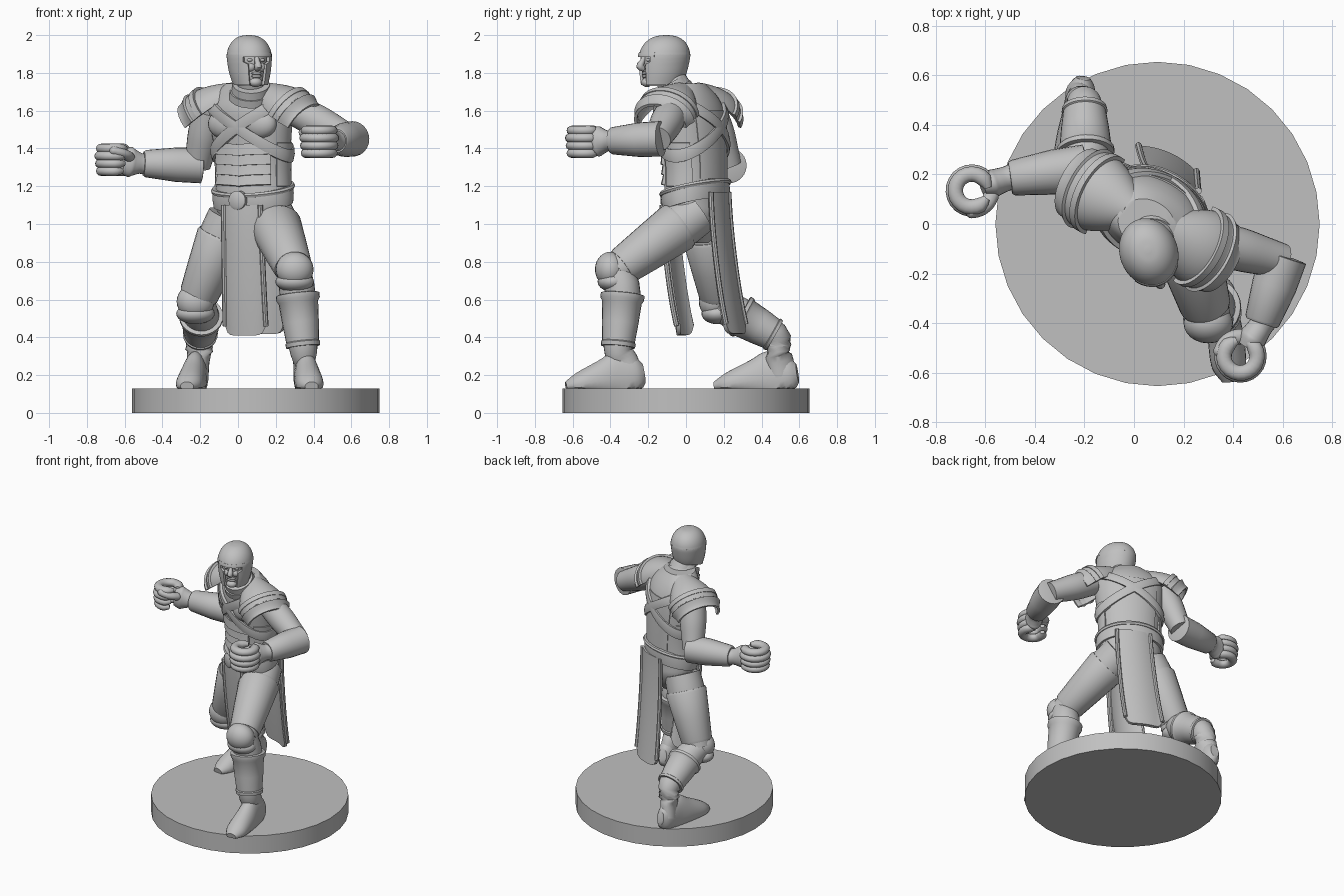
import bpy, bmesh
from math import sin, cos, pi, radians, atan2
from mathutils import Vector, Matrix

cube = bpy.data.objects.get("Cube")
if cube:
    bpy.data.objects.remove(cube, do_unlink=True)

GREY = (.53, .53, .53, 1)
stone = bpy.data.materials.new("stone grey")
stone.use_nodes = True
stone.diffuse_color = GREY
stone.node_tree.nodes["Principled BSDF"].inputs["Base Color"].default_value = GREY
FLOOR = .13
SIDES = {"left": 1, "right": -1}


def finish(name, bm):
    bmesh.ops.recalc_face_normals(bm, faces=bm.faces)
    mesh = bpy.data.meshes.new(name)
    bm.to_mesh(mesh)
    bm.free()
    mesh.materials.append(stone)
    mesh.shade_smooth()
    mesh.set_sharp_from_angle(angle=radians(40))
    bpy.context.collection.objects.link(bpy.data.objects.new(name, mesh))


def surface(name, rows, closed=True, caps=True, thick=0):
    """Skin a list of point rows, as a closed tube or as a thick sheet."""
    bm = bmesh.new()
    grid = [[bm.verts.new(point) for point in row] for row in rows]
    count = len(grid[0])
    for low, high in zip(grid, grid[1:]):
        for i in range(count if closed else count - 1):
            j = (i + 1) % count
            bm.faces.new((low[i], low[j], high[j], high[i]))
    if closed and caps:
        bm.faces.new(grid[0])
        bm.faces.new(grid[-1])
    if thick:
        bmesh.ops.recalc_face_normals(bm, faces=bm.faces)
        bmesh.ops.solidify(bm, geom=bm.faces[:], thickness=thick)
    finish(name, bm)


def resample(rows, steps):
    """Smooth curve through rows of numbers."""
    padded = [rows[0], *rows, rows[-1]]
    out = []
    for before, start, end, after in zip(padded, padded[1:], padded[2:], padded[3:]):
        for k in range(steps):
            t = k / steps
            out.append([q + t / 2 * (r - p + t * (2*p - 5*q + 4*r - s + t * (3*(q - r) + s - p)))
                        for p, q, r, s in zip(before, start, end, after)])
    return out + [rows[-1]]


def spread(start, end, count):
    return [start + (end - start) * i / count for i in range(count + 1)]


def along(start, end, steps):
    """Stations on a straight line from (fraction, radius) pairs."""
    return [(*Vector(start).lerp(Vector(end), t), *radii) for t, *radii in steps]


def limb(name, stations, steps=4, sides=24, floor=0):
    """Tube through (x, y, z, radius) stations; a fifth number is the upright radius."""
    rows = resample([s if len(s) == 5 else (*s, s[-1]) for s in stations], steps)
    pts = [Vector(row[:3]) for row in rows]
    whole = (pts[-1] - pts[0]).normalized()
    ref = Vector((0, 1, 0)) if abs(whole.z) > .8 else Vector((0, 0, 1))
    rings = []
    for i, row in enumerate(rows):
        tangent = (pts[min(i + 1, len(pts) - 1)] - pts[max(i - 1, 0)]).normalized()
        u = tangent.cross(ref).normalized()
        v = u.cross(tangent)
        ring = [pts[i] + u * row[3] * cos(a) + v * row[4] * sin(a) for a in spread(0, 2 * pi, sides)[:-1]]
        for point in ring:
            point.z = max(point.z, floor)
        rings.append(ring)
    surface(name, rings)


def ball(name, centre, radii, yaw=0):
    bm = bmesh.new()
    place = Matrix.Translation(centre) @ Matrix.Rotation(radians(yaw), 4, 'Z') @ Matrix.Diagonal((*radii, 1))
    bmesh.ops.create_uvsphere(bm, u_segments=24, v_segments=14, radius=1, matrix=place)
    finish(name, bm)


def profile(matrix, stations):
    """Point finder on a stack of (z, y centre, x radius, y radius) ellipses."""
    table = resample(stations, 6)

    def point(degrees, z, off=0):
        z = min(max(z, table[0][0]), table[-1][0])
        low, high = next(pair for pair in zip(table, table[1:]) if z <= pair[1][0])
        t = (z - low[0]) / (high[0] - low[0])
        cy, rx, ry = (p + t * (q - p) for p, q in zip(low[1:], high[1:]))
        a = radians(degrees)
        return matrix @ Vector(((rx + off) * cos(a), cy + (ry + off) * sin(a), z))
    return point, [row[0] for row in table]


def plate(name, point, middle, half, low, high, off, flare=0, wave=0):
    """Curved plate hugging a profile."""
    rows = [[point(a, low + t * (high - low) + wave * abs(cos(radians(a))) ** .5, off + flare * (1 - t))
             for a in spread(middle - half, middle + half, 24)] for t in spread(0, 1, 5)]
    surface(name, rows, closed=False, thick=.018)


def loop(name, point, base, swing, phase, width, off):
    """Tilted strap all the way round a profile."""
    rows = [[point(a, base + swing * cos(radians(a - phase)) + width * side, off * lift) for a in range(0, 360, 6)]
            for side, lift in ((-1, 0), (-1, 1), (0, 1.3), (1, 1), (1, 0))]
    surface(name, rows, caps=False)


# Round stand
bm = bmesh.new()
bmesh.ops.create_cone(bm, cap_ends=True, segments=32, radius1=.655, radius2=.655, depth=FLOOR,
                      matrix=Matrix.Translation((.095, 0, FLOOR / 2)))
finish("round_stand", bm)

# Torso with armour plates and crossed sashes
YAW = -28
TURN = Matrix.Rotation(radians(YAW), 4, 'Z')
BODY = Matrix.Translation((.08, .05, 0)) @ TURN
AHEAD = TURN @ Vector((0, -1, 0))
chest, levels = profile(BODY, [
    (.9, .01, .06, .06), (.97, .01, .15, .11), (1.05, .01, .2, .14), (1.13, 0, .21, .15), (1.3, 0, .205, .15),
    (1.53, -.02, .23, .16), (1.61, -.03, .23, .155), (1.68, -.04, .2, .13), (1.745, -.06, .12, .1)])
surface("torso", [[chest(a, z) for a in range(0, 360, 8)] for z in levels])
for side, k in SIDES.items():
    ball(side + "_chest_muscle", chest(32 * k - 90, 1.53, -.04), (.1, .06, .08), YAW)
    plate(side + "_flank_plate", chest, 90 - 90 * k, 30, 1.2, 1.43, .008)
    loop(side + "_sash", chest, 1.51, .15 * k, 0, .034, .018)
for i, z in enumerate(spread(1.2, 1.36, 3)):
    plate(f"belly_lame_{i}", chest, -90, 48, z, z + .06, .008, .012, .012)
plate("back_plate", chest, 90, 45, 1.24, 1.6, .006)

# Belt
loop("belt", chest, 1.15, .04, 90, .048, .014)
loop("belt_rim", chest, 1.19, .04, 90, .012, .021)
hub = chest(-90, 1.125)
limb("belt_buckle", along(hub, hub + AHEAD * .042, ((0, .05), (.8, .05), (1, .036))), 1)


# Hanging cloth panels with raised edges
def panel(name, top, bottom, face, half, yaw):
    turn = Matrix.Rotation(radians(yaw), 3, 'Z')
    rows = []
    for t in spread(0, 1, 16):
        middle = Vector(top).lerp(Vector(bottom), t)
        middle.y = top[1] + (bottom[1] - top[1]) * t ** 1.5
        rows.append([middle + turn @ Vector((half * s * (.9 + .1 * t), -face * .025 * (1 - s * s), 0))
                     + Vector((0, 0, .05 * t ** 4 * s ** 8)) for s in spread(-1, 1, 14)])
    surface(name, rows, closed=False, thick=.022)
    for side, edge in (("right", 0), ("left", -1)):
        limb(f"{name}_{side}_hem", [(*row[edge], .014) for row in rows], 1, 8)


panel("front_tabard", (.02, -.09, 1.1), (.04, -.01, .41), 1, .115, -20)
panel("back_tabard", (.155, .18, 1.17), (.135, .265, .42), -1, .128, -24)

# Neck and collar
limb("neck", [(.08, .01, 1.62, .09), (.07, -.05, 1.71, .085), (.06, -.1, 1.8, .075)])
for i in range(2):
    z, r = 1.67 + .035 * i, .118 - .014 * i
    limb(f"collar_{i}", along((.07, -.055 - .02 * i, z), (.07, -.075 - .02 * i, z + .035), ((0, r), (1, r - .006))), 1)

# Head, open faced helmet and face
HEAD = Matrix.Translation((.06, -.115, 0)) @ Matrix.Rotation(radians(20), 4, 'Z')
dome = [(1.88 + .12 * sin(a), .01 * sin(a), .114 * cos(a) ** .85, .136 * cos(a) ** .85)
        for a in spread(0, radians(88), 6)]
skull, levels = profile(HEAD, [(1.73, -.02, .085, .105), (1.8, -.008, .104, .125), *dome])
surface("helmet_crown", [[skull(a, z, .003) for a in range(0, 360, 8)] for z in levels if z > 1.89])
rows = []
for z in spread(1.735, 1.9, 12):
    gap = 40 if z > 1.855 else 27
    rows.append([skull(a, z + .25 * max(0, sin(radians(a))) * (1.9 - z), .003)
                 for a in spread(gap - 90, 270 - gap, 48)])
surface("helmet_guard", rows, closed=False, thick=.016)
plate("helmet_brow", skull, -90, 50, 1.885, 1.908, .006)
surface("face", [[skull(a, z, -.022) for a in range(0, 360, 10)] for z in spread(1.73, 1.92, 10)])
limb("nose", [(*skull(-90, z, off), r) for z, off, r in
              ((1.89, -.025, .012), (1.86, -.012, .014), (1.835, .002, .02), (1.82, -.02, .014))], 3, 12)
for side, k in SIDES.items():
    ball(side + "_eye", skull(23 * k - 90, 1.868, -.024), (.016, .01, .009), 20)
    ball(side + "_cheek", skull(22 * k - 90, 1.83, -.034), (.03, .025, .025), 20)
for label, z in (("upper", 1.797), ("lower", 1.782)):
    ball(label + "_lip", skull(-90, z, -.022), (.03, .012, .008), 20)
ball("chin", skull(-90, 1.75, -.03), (.035, .03, .025), 20)

# Layered shoulder guards: start and end along the shoulder, then the two radii
LAMES = {"inner": (-.2, .03, .06, .142), "rim": (-.03, 0, .15, .15),
         "middle": (-.01, .06, .147, .14), "outer": (.04, .1, .152, .132)}
for side, k in SIDES.items():
    axis, up = Vector((.82 * k, 0, -.57)), Vector((.57 * k, 0, .82))
    for label, (start, end, first, last) in LAMES.items():
        rows = []
        for t in spread(0, 1, 8):
            r = first + (last - first) * sin(t * pi / 2)
            ridge = Vector((.24 * k, -.04, 1.585)) + axis * (start + (end - start) * t)
            rows.append([BODY @ (ridge + up * r * cos(a) + Vector((0, r * 1.15 * sin(a), 0)))
                         for a in spread(-1.75, 1.75, 30)])
        surface(f"{side}_shoulder_{label}", rows, closed=False, thick=.016)


# Fists closed round an empty upright grip
def hand(side, centre, wrist, turn):
    out = (wrist - centre).normalized()
    start = atan2(out.y, out.x)

    def curl(name, first, last, radius, low, high):
        line = []
        for t in spread(0, 1, 10):
            a = start + turn * radians(first + (last - first) * t)
            spot = centre + Vector((radius * cos(a), radius * sin(a), low + t * (high - low)))
            line.append((*spot, *((.015, .013) if t in (0, 1) else (.031, .026))))
        limb(f"{side}_{name}", line, 2, 12)
    for i, finger in enumerate(("little", "ring", "middle", "index")):
        height = .04 * (i - 1.5)
        curl(finger + "_finger", -10, 290 + 8 * i, .067 + .004 * (i % 3), height, height)
    curl("thumb", -20, -125, .08, .01, .055)
    near = centre + out * .085
    limb(side + "_palm", [(*(wrist + out * .03), .052, .055), (*wrist, .05, .055), (*wrist.lerp(near, .6), .054, .07),
                          (*near, .056, .08), (*(centre + out * .045), .04, .065)])


# Arms and bracers
def arm(side, shoulder, elbow, wrist, fist):
    limb(side + "_upper_arm", along(shoulder, elbow, ((0, .085), (.4, .088), (.75, .078), (1, .07))))
    limb(side + "_bracer", along(elbow, wrist, ((-.08, .084), (-.07, .094), (.4, .091), (.96, .072), (1, .064))), 1)
    hand(side, Vector(fist), Vector(elbow).lerp(Vector(wrist), 1.06), -SIDES[side])


arm("left", (.31, -.07, 1.6), (.6, -.15, 1.45), (.515, -.4, 1.44), (.43, -.535, 1.435))
arm("right", (-.15, .13, 1.6), (-.215, .225, 1.31), (-.5, .185, 1.32), (-.655, .135, 1.34))


# Legs: thigh, thigh guard, knee guard, greave, ankle and boot
def leg(side, hip, knee, top, low, heel, toe):
    limb(side + "_thigh", along(hip, knee, ((0, .12), (.3, .125), (.7, .105), (1, .09))))
    limb(side + "_thigh_guard", along(hip, knee, ((.22, .13), (.25, .137), (.6, .12), (.9, .104), (.93, .098))), 1)
    cap = Vector(knee) + Vector((0, -.03, .01))
    ball(side + "_knee_guard", cap, (.1, .082, .093))
    ball(side + "_knee_skirt", cap + Vector((0, .015, -.065)), (.102, .083, .055))
    limb(side + "_greave", along(top, low, ((0, .108), (.01, .116), (.1, .116), (.16, .105), (.55, .097),
                                            (.9, .087), (.92, .093), (1, .09))), 1)
    ankle = Vector(heel).lerp(Vector(toe), .18)
    limb(side + "_shin", [(*knee, .085), (*top, .095), (*low, .076), (*ankle.lerp(Vector(low), .5), .058, .075),
                          (*ankle, .058, .075)])
    sole = ((0, .03, .05), (.1, .056, .1), (.32, .063, .14), (.55, .072, .105), (.84, .07, .062), (1, .035, .025))
    limb(side + "_boot", along(heel, toe, sole), floor=FLOOR)


leg("left", (.17, .06, 1.06), (.3, -.37, .75), (.315, -.335, .63), (.345, -.36, .35), (.345, -.222, .21), (.39, -.635, .14))
leg("right", (-.04, .1, 1.04), (-.225, .18, .58), (-.195, .285, .515), (-.2, .47, .41), (-.205, .59, .21), (-.27, .152, .14))
